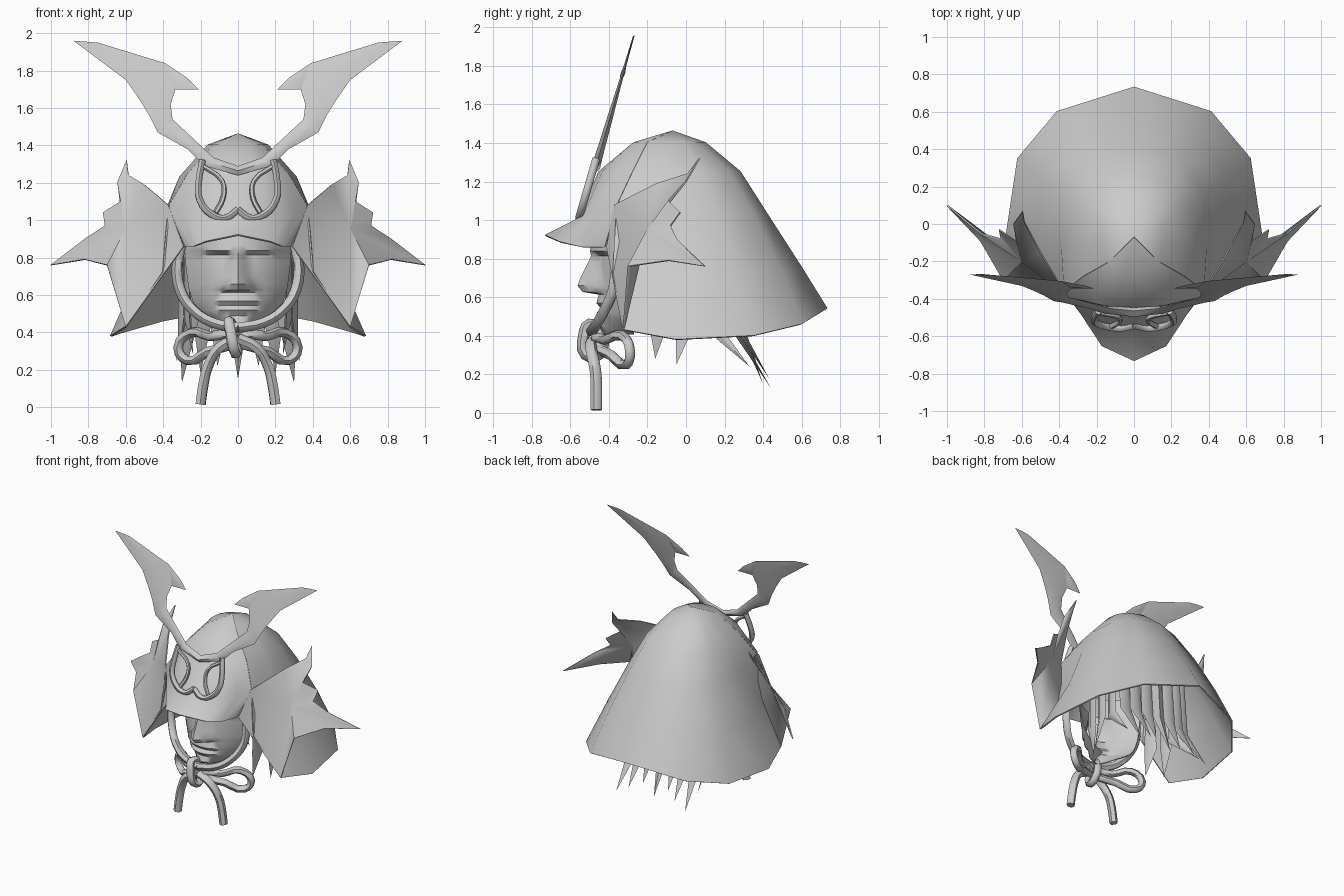
import bpy, bmesh, math
from mathutils import Vector

if "Cube" in bpy.data.objects:
    bpy.data.objects.remove(bpy.data.objects["Cube"])

mat = bpy.data.materials.new("plain_grey")
mat.diffuse_color = (0.6, 0.6, 0.6, 1)
mat.use_nodes = True
mat.node_tree.nodes["Principled BSDF"].inputs["Base Color"].default_value = mat.diffuse_color


def finish(ob, angle=50):
    """Bake modifiers, colour the part and smooth it with sharp edges kept."""
    bpy.ops.object.select_all(action='DESELECT')
    ob.select_set(True)
    bpy.context.view_layer.objects.active = ob
    bpy.ops.object.convert(target='MESH')
    ob = bpy.context.object
    ob.data.materials.clear()
    ob.data.materials.append(mat)
    bpy.ops.object.shade_smooth_by_angle(angle=math.radians(angle))


def part(name, verts, faces, mirror=True, thick=0.0, angle=50):
    bm = bmesh.new()
    vs = [bm.verts.new(v) for v in verts]
    for f in faces:
        bm.faces.new([vs[i] for i in f])
    bmesh.ops.remove_doubles(bm, verts=bm.verts, dist=0.0005)
    bmesh.ops.recalc_face_normals(bm, faces=bm.faces)
    me = bpy.data.meshes.new(name)
    bm.to_mesh(me)
    bm.free()
    ob = bpy.data.objects.new(name, me)
    bpy.context.collection.objects.link(ob)
    if mirror:
        m = ob.modifiers.new("mirror", 'MIRROR')
        m.merge_threshold = 0.002
    if thick:
        s = ob.modifiers.new("thickness", 'SOLIDIFY')
        s.thickness = thick
        s.offset = 0
    finish(ob, angle)


def grid(rows):
    """Quads joining equally long rows of points."""
    n = len(rows[0])
    verts = [p for r in rows for p in r]
    faces = [(i * n + j, i * n + j + 1, (i + 1) * n + j + 1, (i + 1) * n + j)
             for i in range(len(rows) - 1) for j in range(n - 1)]
    return verts, faces


def tube(name, pts, r, mirror=True, closed=False):
    cu = bpy.data.curves.new(name, 'CURVE')
    cu.dimensions = '3D'
    cu.bevel_depth = r
    cu.bevel_resolution = 1
    cu.resolution_u = 3
    cu.use_fill_caps = True
    for sx in ((1, -1) if mirror else (1,)):
        sp = cu.splines.new('BEZIER')
        sp.bezier_points.add(len(pts) - 1)
        sp.use_cyclic_u = closed
        for b, (x, y, z) in zip(sp.bezier_points, pts):
            b.co = (sx * x, y, z)
            b.handle_left_type = b.handle_right_type = 'AUTO'
    ob = bpy.data.objects.new(name, cu)
    bpy.context.collection.objects.link(ob)
    finish(ob, 60)


# Helmet bowl flowing into the neck guard: meridians from crown to hem
apex = (0, -.07, 1.46)
merid = [
    [apex, (0, .10, 1.40), (0, .28, 1.25), (0, .42, 1.03), (0, .60, .75), (0, .73, .54)],
    [apex, (.11, .05, 1.40), (.19, .22, 1.25), (.26, .35, 1.03), (.34, .49, .74), (.41, .60, .46)],
    [apex, (.15, -.01, 1.40), (.28, .08, 1.24), (.37, .15, 1.04), (.50, .25, .72), (.62, .35, .40)],
    [apex, (.16, -.09, 1.40), (.31, -.11, 1.23), (.385, -.11, 1.05), (.53, -.08, .72), (.68, -.05, .38)],
    [apex, (.13, -.20, 1.40), (.27, -.28, 1.24), (.37, -.36, 1.07), (.40, -.38, .72), (.60, -.32, .43)],
]
part("helmet_back_and_neck_guard", *grid(merid), thick=.01)

# Front of the bowl with the pointed brim
front = [
    merid[4][:4] + [(.28, -.42, .86)],
    [apex, (.10, -.25, 1.40), (.21, -.36, 1.25), (.30, -.45, 1.05), (.235, -.54, .86)],
    [apex, (.06, -.27, 1.40), (.12, -.43, 1.25), (.16, -.53, 1.02), (.17, -.65, .885)],
    [apex, (0, -.27, 1.40), (0, -.45, 1.25), (0, -.56, 1.00), (0, -.73, .92)],
]
part("helmet_front_and_brim", *grid(front), thick=.01)

# Turned-back side flaps with jagged rear edge
rim = [(.37, -.37, 1.08), (.29, -.41, .86), (.60, -.325, .43), (.70, -.30, .76),
       (.82, -.09, .79), (1.0, .10, .76), (.82, -.05, .90), (.71, -.08, .97),
       (.72, -.03, 1.04), (.63, -.09, 1.10), (.645, .0, 1.20), (.595, .07, 1.32),
       (.585, .01, 1.24), (.50, -.15, 1.19)]
n = len(rim)
part("side_flap", [(.60, -.20, .95)] + rim,
     [(0, i + 1, (i + 1) % n + 1) for i in range(n)], thick=.008, angle=70)


# Horn crest lying in a leaning plane, ridged front and back
def lean(x, z, off=0):
    return (x, -.27 - .29 * (1.96 - z) + off, z)


outer = [(0, 1.24), (.18, 1.29), (.27, 1.38), (.43, 1.47), (.48, 1.57), (.53, 1.65), (.60, 1.75), (.88, 1.96)]
inner = [(0, 1.29), (.13, 1.335), (.20, 1.40), (.35, 1.54), (.36, 1.62), (.335, 1.70), (.39, 1.84), (.75, 1.95)]
ridge = [((a[0] + b[0]) / 2, (a[1] + b[1]) / 2) for a, b in zip(outer, inner)]
verts, faces = [], []
for side in (-.025, .025):
    strip = grid([[lean(*a), lean(*m, side * (1 - .12 * k)), lean(*b)]
                  for k, (a, m, b) in enumerate(zip(outer, ridge, inner))])
    k0 = len(verts)
    verts += strip[0]
    faces += [tuple(k0 + i for i in f) for f in strip[1]]
    # hooked barb
    k0 = len(verts)
    verts += [lean(.335, 1.70), lean(.21, 1.70), lean(.27, 1.76), lean(.39, 1.84),
              lean(.34, 1.76, side * .5)]
    faces += [(k0 + i, k0 + (i + 1) % 4, k0 + 4) for i in range(3)]
    faces.append((k0 + 3, k0, k0 + 4))
bad = set()
faces = [f for f in faces if not (frozenset(f) in bad or bad.add(frozenset(f)))]
part("horn_crest", verts, faces, angle=75)

# Looped holder at the foot of the horns
tube("crest_holder_outer", [lean(x, z, -.01) for x, z in
     [(.19, 1.32), (.21, 1.20), (.205, 1.11), (.14, 1.03), (.07, 1.01), (0, 1.055)]], .02)
tube("crest_holder_inner", [lean(x, z, -.01) for x, z in
     [(.19, 1.29), (.085, 1.21), (.08, 1.12), (.12, 1.04)]], .014)

# Face mask: z, half width, front y, nose height, nose half width
rows = [(.98, .28, -.46, 0, .04), (.87, .28, -.48, .01, .05), (.84, .28, -.485, .01, .05),
        (.815, .28, -.44, .05, .045), (.78, .28, -.445, .06, .045), (.70, .27, -.445, .10, .06),
        (.66, .265, -.445, .115, .09), (.63, .26, -.445, .09, .09), (.615, .255, -.44, .01, .06),
        (.57, .24, -.462, 0, .06), (.545, .23, -.44, 0, .06), (.52, .215, -.46, 0, .06),
        (.49, .19, -.435, 0, .06), (.45, .14, -.45, 0, .06), (.41, .07, -.42, 0, .06)]
cols = [0, .1, .2, .3, .4, .55, .7, .85, 1]
face = []
for z, w, yf, nh, nw in rows:
    face.append([(w * t, yf + (-.27 - yf) * t ** 2.2
                  - nh * max(0, 1 - w * t / nw) ** .6, z) for t in cols])
part("face", *grid(face), thick=.006, angle=45)

# Hair hanging behind the head and beside the cheeks, in pointed locks
locks = [((0, .24), (0, .40, .15)), ((.10, .24), (.11, .38, .22)), ((.19, .22), (.20, .43, .18)),
         ((.26, .19), (.30, .44, .13)), ((.29, .10), (.33, .33, .24)), ((.30, .0), (.32, -.05, .25)),
         ((.27, -.14), (.24, -.16, .28))]
verts, faces = [], []
for (x, y), tip in locks:
    along = Vector((.055, 0, 0)) if y > .15 else Vector((.01, .055, 0))
    out = Vector((0, .02, 0)) if y > .15 else Vector((.02, 0, 0))
    k = len(verts)
    for z, s in ((.95, .8), (.48, 1)):
        c = Vector((x, y + (.03 if z < .6 and y > .15 else 0), z))
        verts += [c - along * s, c + out, c + along * s, c - out]
    verts.append(tip)
    for i in range(4):
        j = (i + 1) % 4
        faces += [(k + i, k + j, k + 4 + j, k + 4 + i), (k + 4 + i, k + 4 + j, k + 8)]
    faces.append((k, k + 1, k + 2, k + 3))
part("hair_locks", [tuple(v) for v in verts], faces)

# Chin cord, knot, bow loops and tails
tube("chin_cord", [(.30, -.34, .90), (.325, -.36, .75), (.31, -.38, .63), (.24, -.43, .52),
                   (.13, -.47, .45), (0, -.49, .425)], .03)
tube("knot", [(-.05, -.50, .46), (-.04, -.53, .40), (-.02, -.52, .30), (-.01, -.45, .30),
              (-.03, -.44, .42)], .03, mirror=False, closed=True)
tube("bow_loop", [(.02, -.47, .37), (.15, -.42, .38), (.25, -.33, .40), (.32, -.29, .32),
                  (.27, -.31, .25), (.16, -.39, .30)], .027, closed=True)
tube("cord_tail", [(.0, -.49, .37), (.10, -.49, .32), (.16, -.47, .22), (.185, -.465, .12),
                   (.20, -.465, .015)], .03)
